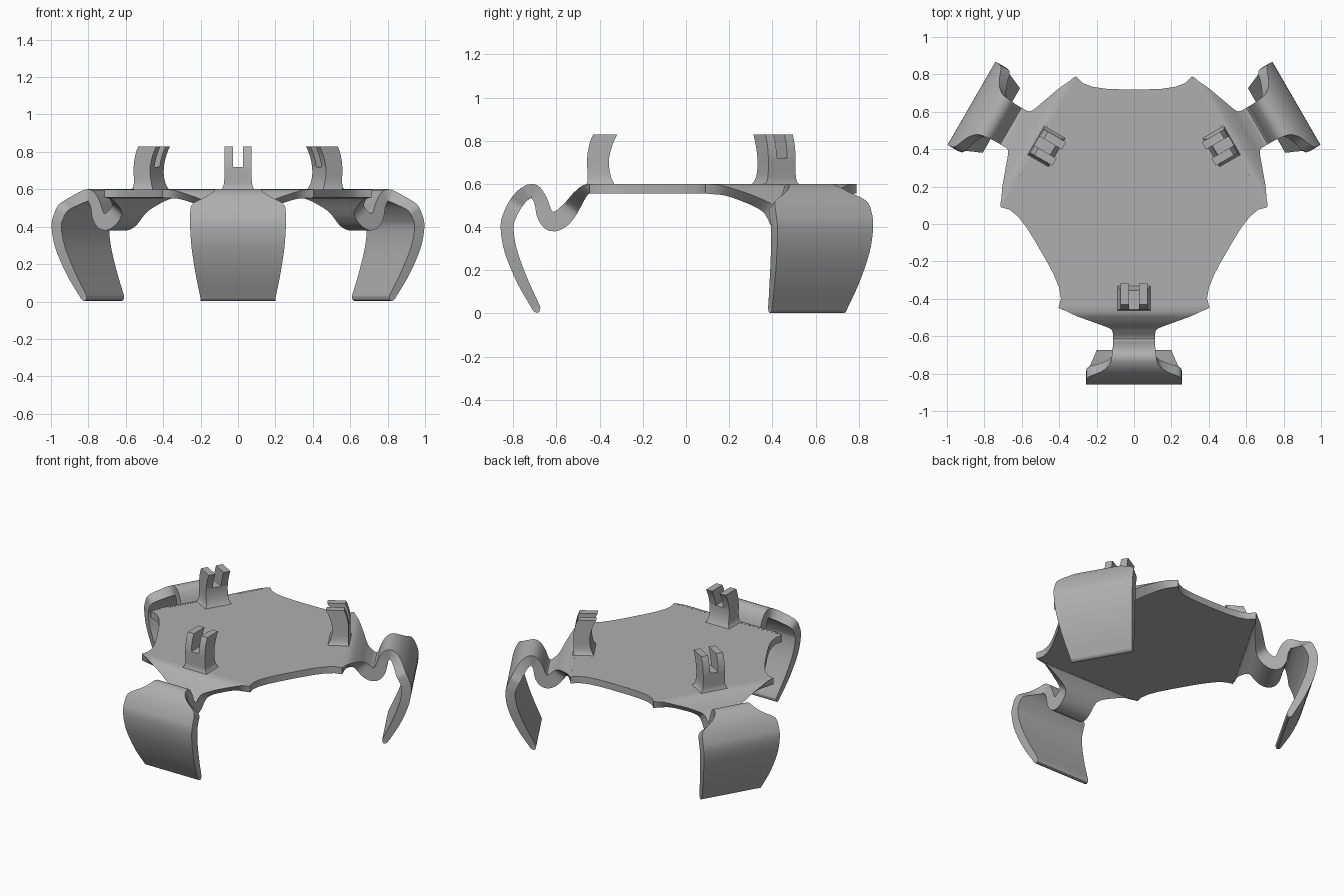
import bpy, bmesh, math
from mathutils import Matrix, Vector

cube = bpy.data.objects.get("Cube")
if cube:
    bpy.data.objects.remove(cube)

CENTRE = Vector((0, 0.144, 0))   # axis of the three-fold symmetry
TOP, BOTTOM = 0.6, 0.555         # plate faces

grey = bpy.data.materials.new("plain_grey")
grey.use_nodes = True
colour = (0.43, 0.43, 0.43, 1)
grey.diffuse_color = colour
grey.node_tree.nodes["Principled BSDF"].inputs["Base Color"].default_value = colour


def finish(name, bm, turn=0):
    """Turn the part about the axis and make it an object."""
    bmesh.ops.recalc_face_normals(bm, faces=bm.faces)
    bm.transform(Matrix.Translation(CENTRE) @ Matrix.Rotation(turn, 4, "Z"))
    mesh = bpy.data.meshes.new(name)
    bm.to_mesh(mesh)
    bm.free()
    mesh.materials.append(grey)
    mesh.shade_smooth()
    mesh.set_sharp_from_angle(angle=math.radians(35))
    obj = bpy.data.objects.new(name, mesh)
    bpy.context.collection.objects.link(obj)
    return obj


def loft(bm, sections, cap_start=True, cap_end=True):
    """Skin a row of four-cornered sections."""
    rings = [[bm.verts.new(p) for p in s] for s in sections]
    for a, b in zip(rings, rings[1:]):
        for i in range(4):
            j = (i + 1) % 4
            bm.faces.new((a[i], a[j], b[j], b[i]))
    if cap_start:
        bm.faces.new(rings[0])
    if cap_end:
        bm.faces.new(rings[-1])


def smooth_path(points, steps):
    """Catmull-Rom curve through points with any number of channels."""
    pts = [Vector(p) for p in points]
    pts = [pts[0] * 2 - pts[1]] + pts + [pts[-1] * 2 - pts[-2]]
    out = []
    for a, b, c, d in zip(pts, pts[1:], pts[2:], pts[3:]):
        for k in range(steps):
            t = k / steps
            out.append((b * 2 + (c - a) * t + (a * 2 - b * 5 + c * 4 - d) * t ** 2
                        + (b * 3 - a - c * 3 + d) * t ** 3) / 2)
    return out + [pts[-2]]


# Plate: one hollow edge between two legs, repeated three times
half = [(0.31, 0.645), (0.275, 0.61), (0.22, 0.589), (0.15, 0.579), (0.07, 0.576)]
edge = half + [(-x, y) for x, y in reversed(half)]
bm = bmesh.new()
outline = []
for k in range(3):
    spin = Matrix.Rotation(k * math.tau / 3, 3, "Z")
    outline += [bm.verts.new(spin @ Vector((x, y, BOTTOM))) for x, y in edge]
face = bm.faces.new(outline)
top = bmesh.ops.extrude_face_region(bm, geom=[face])["geom"]
bmesh.ops.translate(bm, vec=(0, 0, TOP - BOTTOM),
                    verts=[v for v in top if isinstance(v, bmesh.types.BMVert)])
finish("plate", bm)

# Leg centre line: distance from axis, height, thickness, half width
LEG = [(0.591, 0.578, 0.045, 0.404), (0.615, 0.569, 0.05, 0.32),
       (0.645, 0.535, 0.062, 0.215), (0.67, 0.498, 0.072, 0.135),
       (0.69, 0.472, 0.08, 0.115), (0.725, 0.438, 0.088, 0.113),
       (0.765, 0.426, 0.09, 0.113), (0.798, 0.458, 0.075, 0.113),
       (0.818, 0.525, 0.062, 0.113), (0.85, 0.567, 0.064, 0.117),
       (0.885, 0.558, 0.064, 0.135), (0.912, 0.535, 0.064, 0.18),
       (0.936, 0.503, 0.064, 0.245), (0.96, 0.455, 0.062, 0.256),
       (0.973, 0.4, 0.06, 0.256), (0.957, 0.295, 0.058, 0.248),
       (0.906, 0.16, 0.052, 0.227), (0.845, 0.04, 0.04, 0.203),
       (0.835, 0.018, 0.034, 0.2), (0.829, 0.005, 0.012, 0.2)]


def leg(name, turn):
    path = smooth_path(LEG, 4)
    sections = []
    for i, (r, z, thick, w) in enumerate(path):
        a, b = path[max(i - 1, 0)], path[min(i + 1, len(path) - 1)]
        along = Vector((b[0] - a[0], b[1] - a[1])).normalized()
        if i == 0:
            along = Vector((1, 0))
        dr, dz = -along.y * thick / 2, along.x * thick / 2
        sections.append([(-w, -r - dr, z + dz), (w, -r - dr, z + dz),
                         (w, -r + dr, z - dz), (-w, -r + dr, z - dz)])
    bm = bmesh.new()
    loft(bm, sections, cap_start=False)
    finish(name, bm, turn)


# Hook side outline: height, outer distance, inner distance, half width
FOOT = [(0.595, 0.607, 0.473, 0.092), (0.61, 0.601, 0.482, 0.081),
        (0.63, 0.6, 0.491, 0.075), (0.66, 0.601, 0.498, 0.073),
        (0.69, 0.602, 0.501, 0.073), (0.72, 0.602, 0.5, 0.073)]
PRONG = [(0.72, 0.602, 0.5), (0.75, 0.599, 0.494), (0.78, 0.593, 0.485),
         (0.805, 0.585, 0.475), (0.83, 0.574, 0.462)]


def level(z, r_out, r_in, x0, x1):
    return [(x0, -r_out, z), (x1, -r_out, z), (x1, -r_in, z), (x0, -r_in, z)]


def hook(name, turn):
    bm = bmesh.new()
    loft(bm, [level(z, o, i, -w, w) for z, o, i, w in FOOT])
    for side in (-1, 1):
        loft(bm, [level(z, o, i, side * 0.028, side * 0.073) for z, o, i in PRONG],
             cap_start=False)
    finish(name, bm, turn)


for k, place in enumerate(("front", "back_left", "back_right")):
    leg(place + "_leg", k * math.tau / 3)
    hook(place + "_hook", k * math.tau / 3)
